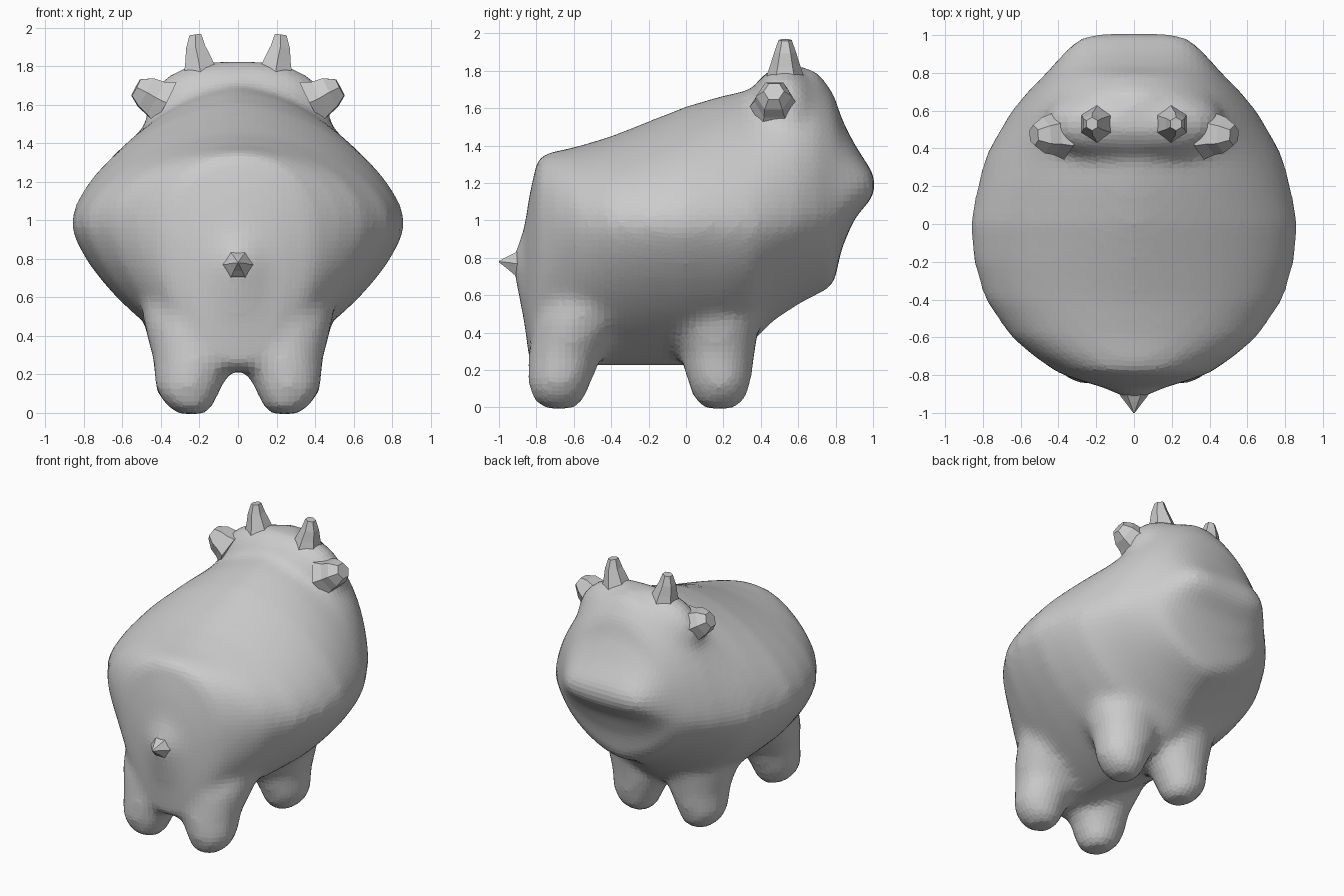
import bpy, bmesh
from math import sin, cos, pi
from mathutils import Vector

if "Cube" in bpy.data.objects:
    bpy.data.objects.remove(bpy.data.objects["Cube"])

def spow(v, e):
    return (1 if v >= 0 else -1) * abs(v) ** e

def loft(bm, rings):
    loops = [[bm.verts.new(p) for p in r] for r in rings]
    n = len(loops[0])
    for a, b in zip(loops, loops[1:]):
        for i in range(n):
            j = (i + 1) % n
            bm.faces.new((a[i], a[j], b[j], b[i]))
    bm.faces.new(loops[0][::-1])
    bm.faces.new(loops[-1])

def finish(bm, name):
    bmesh.ops.recalc_face_normals(bm, faces=bm.faces)
    me = bpy.data.meshes.new(name)
    bm.to_mesh(me)
    bm.free()
    ob = bpy.data.objects.new(name, me)
    bpy.context.scene.collection.objects.link(ob)
    return ob

def body_ring(y, w, top, mid, bot, pu, pl, n=48):
    pts = []
    for i in range(n):
        a = 2 * pi * i / n
        p, h = (pu, top - mid) if sin(a) >= 0 else (pl, mid - bot)
        pts.append((w * spow(cos(a), 2 / p), y, mid + h * spow(sin(a), 2 / p)))
    return pts

# Trunk and face: y, half width, top, widest height, bottom, upper/lower roundness
trunk = [
    (-.915, .06, .83, .77, .69, 2, 2),
    (-.865, .16, .96, .75, .45, 2, 2),
    (-.835, .27, 1.15, .80, .23, 2, 2.1),
    (-.79, .40, 1.345, .90, .22, 2.1, 2.0),
    (-.70, .53, 1.37, .96, .22, 2.1, 1.7),
    (-.60, .65, 1.39, .98, .22, 2.0, 1.55),
    (-.40, .79, 1.45, .98, .22, 1.8, 1.45),
    (-.20, .85, 1.53, .98, .22, 1.7, 1.44),
    (0, .87, 1.61, .98, .22, 1.65, 1.44),
    (.20, .83, 1.67, .98, .25, 1.65, 1.48),
    (.35, .79, 1.70, .98, .34, 1.65, 1.55),
    (.45, .74, 1.76, .99, .45, 1.65, 1.55),
    (.60, .65, 1.83, 1.01, .55, 1.7, 1.5),
    (.70, .565, 1.80, 1.04, .60, 1.8, 1.55),
    (.79, .475, 1.68, 1.07, .65, 1.9, 1.7),
    (.83, .44, 1.55, 1.10, .84, 2.0, 1.8),
    (.90, .38, 1.41, 1.14, 1.01, 2.2, 2.2),
    (.97, .31, 1.30, 1.18, 1.09, 2.5, 2.5),
    (1.01, .22, 1.24, 1.19, 1.14, 2.5, 2.5),
]
# Leg: z, centre x, y shift toward the middle, radius x, radius y
leg = [
    (-.008, .24, 0, .07, .08), (.035, .25, 0, .125, .135), (.12, .26, 0, .172, .168),
    (.28, .225, .035, .22, .20), (.45, .24, .11, .25, .25), (.65, .22, .20, .29, .27),
]

bm = bmesh.new()
loft(bm, [body_ring(*s) for s in trunk])
for side in (-1, 1):
    for y0, inward in ((-.68, 1), (.18, -.3)):
        loft(bm, [[(side * (x + rx * cos(2 * pi * i / 16)),
                    y0 + inward * dy + ry * sin(2 * pi * i / 16), z)
                   for i in range(16)] for z, x, dy, rx, ry in leg])
# Crown of the head
r = bmesh.ops.create_icosphere(bm, subdivisions=3, radius=1)
for v in r["verts"]:
    v.co = Vector((spow(v.co.x, .72) * .49, v.co.y * .21 + .53, spow(v.co.z, .8) * .36 + 1.47))
body = finish(bm, "body_with_legs")
m = body.modifiers.new("blend", "REMESH")
m.mode = "VOXEL"
m.voxel_size = .035
m = body.modifiers.new("soften", "SMOOTH")
m.factor = .5
m.iterations = 10

# Faceted six-sided spikes: horns, ears, tail
def spike(name, stations, mirror):
    bm = bmesh.new()
    pts = [Vector(p) for p, _ in stations]
    q = (pts[-1] - pts[0]).to_track_quat("Z", "Y")
    rings = []
    for p, (_, rad) in zip(pts, stations):
        rings.append([p + q @ Vector((rad * cos(i * pi / 3), rad * sin(i * pi / 3), 0))
                      for i in range(6)])
    loft(bm, rings)
    ob = finish(bm, name)
    if mirror:
        ob.modifiers.new("mirror", "MIRROR").use_mirror_merge = False
    return ob

spike("horns", [((.19, .53, 1.74), .11), ((.205, .53, 1.83), .08),
                ((.22, .53, 1.90), .058), ((.222, .53, 1.965), .035)], True)
spike("ears", [((.38, .48, 1.61), .14), ((.43, .475, 1.635), .11),
               ((.48, .47, 1.665), .095), ((.53, .47, 1.69), .055)], True)
spike("tail", [((0, -.87, .77), .10), ((0, -.92, .77), .065),
               ((0, -.945, .775), .045), ((0, -1, .78), .004)], False)
